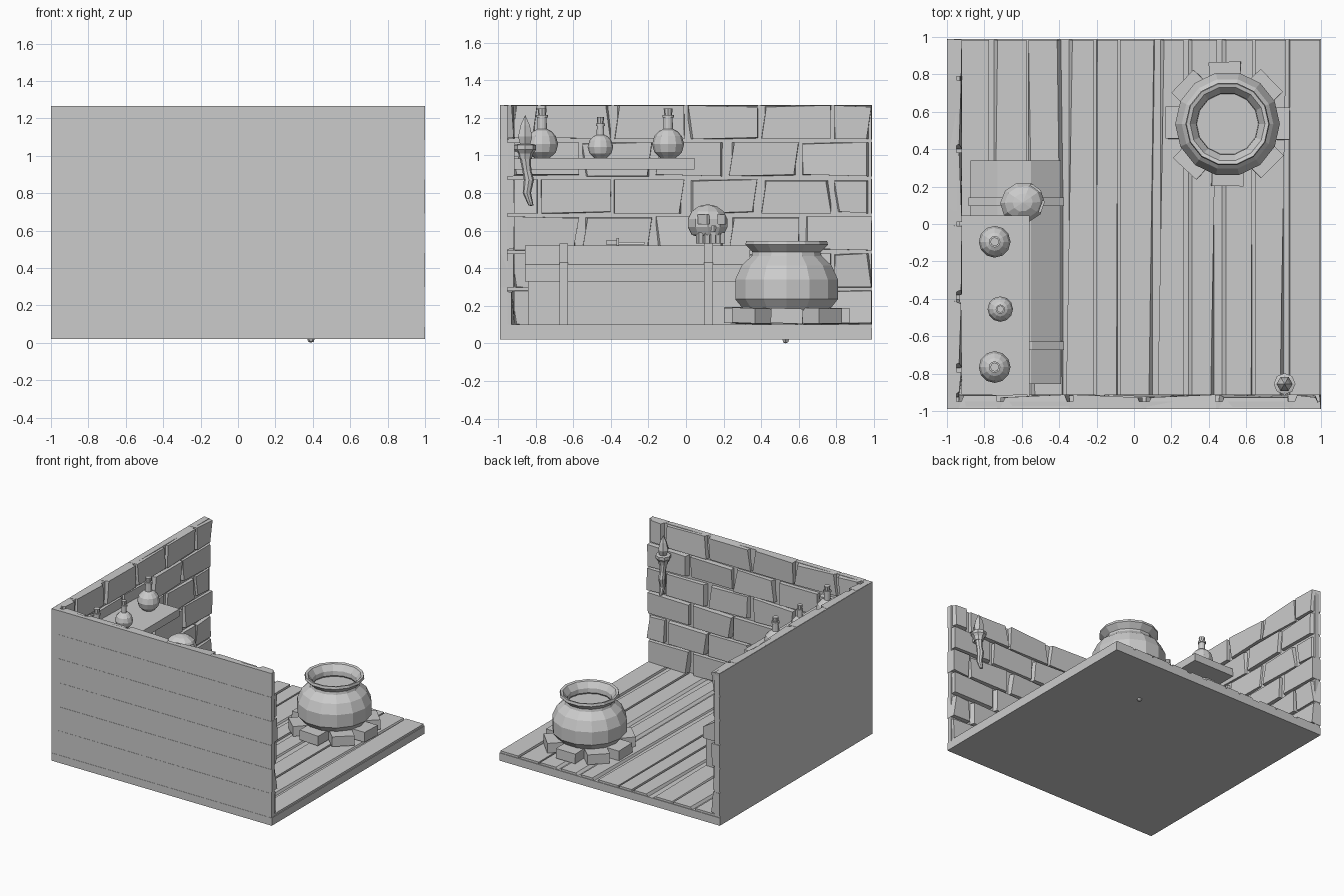
import bpy, bmesh, math, random
from mathutils import Vector, Matrix

if "Cube" in bpy.data.objects:
    bpy.data.objects.remove(bpy.data.objects["Cube"])

random.seed(7)
grey = bpy.data.materials.new("stone grey")
grey.diffuse_color = (0.6, 0.6, 0.6, 1)
grey.use_nodes = True
grey.node_tree.nodes["Principled BSDF"].inputs["Base Color"].default_value = grey.diffuse_color


def finish(name, bm):
    bmesh.ops.recalc_face_normals(bm, faces=bm.faces[:])
    me = bpy.data.meshes.new(name)
    bm.to_mesh(me)
    bm.free()
    ob = bpy.data.objects.new(name, me)
    bpy.context.collection.objects.link(ob)
    me.materials.append(grey)
    return ob


def add_box(bm, lo, hi):
    lo, hi = Vector(lo), Vector(hi)
    m = Matrix.Translation((lo + hi) / 2) @ Matrix.Diagonal((*(hi - lo), 1))
    return bmesh.ops.create_cube(bm, size=1, matrix=m)["verts"]


def box(name, lo, hi):
    bm = bmesh.new()
    add_box(bm, lo, hi)
    return finish(name, bm)


def lathe(name, prof, n, at, turn=0.0):
    """Revolve (radius, z) points; a radius of 0 closes the end."""
    bm = bmesh.new()
    rings = []
    for r, z in prof:
        k = 1 if r == 0 else n
        rings.append([bm.verts.new((at[0] + r * math.cos(turn + i * math.tau / n),
                                    at[1] + r * math.sin(turn + i * math.tau / n), z))
                      for i in range(k)])
    for a, b in zip(rings, rings[1:]):
        for i in range(n):
            j = (i + 1) % n
            q = [a[i % len(a)], a[j % len(a)], b[j % len(b)], b[i % len(b)]]
            bm.faces.new(list(dict.fromkeys(q)))
    return finish(name, bm)


def prism(name, pts, y0, y1):
    """Extrude an (x, z) outline along y."""
    bm = bmesh.new()
    f = bm.faces.new([bm.verts.new((x, y0, z)) for x, z in pts])
    ext = bmesh.ops.extrude_face_region(bm, geom=[f])["geom"]
    bmesh.ops.translate(bm, verts=[v for v in ext if isinstance(v, bmesh.types.BMVert)],
                        vec=(0, y1 - y0, 0))
    return finish(name, bm)


# floor slab and irregular planks
box("floor_slab", (-1, -0.99, 0.02), (1, 0.99, 0.083))
bm = bmesh.new()
edges = [-1, -0.77, -0.57, -0.37, -0.21, -0.08, 0.12, 0.27, 0.45, 0.64, 0.82, 1]
for a, b in zip(edges, edges[1:]):
    vs = add_box(bm, (a + 0.006, -0.985, 0.07), (b - 0.006, 0.985, 0.1))
    for v in vs:
        if v.co.z > 0.09 and abs(v.co.x) < 0.98:
            mid = (a + b) / 2
            v.co.x += random.choice((0.0, 0.008, 0.035)) * (1 if v.co.x < mid else -1)
finish("floor_planks", bm)

# wall slabs
box("left_wall", (-1, -0.985, 0.02), (-0.95, 0.985, 1.265))
box("front_wall", (-1, -0.988, 0.02), (0.997, -0.95, 1.265))


def bricks(name, start_even, start_odd, first, last, place):
    """Rows of rough bricks; place(u, depth, z) maps them to the wall."""
    bm = bmesh.new()
    for row in range(6):
        z0 = 0.1 + row * 0.197
        z1 = min(z0 + 0.182, 1.27)
        u = start_odd if row % 2 else start_even
        while u < last - 0.03:
            a, b = max(u + 0.007, first), min(u + 0.383, last)
            if b - a > 0.04:
                for v in add_box(bm, (a, 0, z0), (b, 0.078, z1)):
                    if v.co.y > 0.05:
                        su = 1 if v.co.x < (a + b) / 2 else -1
                        sz = 1 if v.co.z < (z0 + z1) / 2 else -1
                        v.co.x += su * random.choice((0.002, 0.005, 0.03))
                        v.co.z += sz * random.choice((0.001, 0.002, 0.01))
                        v.co.y -= random.choice((0, 0.004, 0.015))
                    v.co = place(*v.co)
            u += 0.39
    return finish(name, bm)


bricks("front_wall_bricks", 1 - 0.39 * 6, 0.835 - 0.39 * 5, -0.94, 1.0,
       lambda u, d, z: (u, -0.99 + d, z))
bricks("left_wall_bricks", 0.22 - 0.39 * 4, -0.39 * 3, -0.93, 0.99,
       lambda u, d, z: (-0.998 + d, u, z))

# cauldron with a hollow flared neck, and its liquid
cx, cy = 0.5, 0.535
lathe("cauldron", [(0, 0.13), (0.15, 0.13), (0.23, 0.175), (0.28, 0.235), (0.28, 0.34),
                   (0.245, 0.415), (0.19, 0.465), (0.185, 0.485), (0.225, 0.525),
                   (0.22, 0.545), (0.2, 0.54), (0.168, 0.495), (0.165, 0.46),
                   (0.2, 0.42), (0, 0.42)], 14, (cx, cy))
lathe("cauldron_liquid", [(0, 0.45), (0.17, 0.45), (0.19, 0.42), (0, 0.42)], 14, (cx, cy))

# ring of hearth stones
bm = bmesh.new()
for i in range(8):
    vs = add_box(bm, (0.19, -0.085, 0.1), (0.332, 0.085, 0.18))
    m = (Matrix.Translation((cx, cy, random.uniform(0.003, 0.012)))
         @ Matrix.Rotation(i * math.tau / 8 + random.uniform(-0.04, 0.04), 4, 'Z')
         @ Matrix.Rotation(random.uniform(-0.04, 0.04), 4, 'X'))
    bmesh.ops.transform(bm, matrix=m, verts=vs)
finish("hearth_stones", bm)

# small nub under the floor
lathe("floor_nub", [(0, 0), (0.015, 0.006), (0.02, 0.02), (0, 0.03)], 6, (0.39, 0.53))

# chest: body, sloped lid, two straps
box("chest_body", (-0.86, -0.84, 0.1), (-0.405, 0.32, 0.34))
LID = [(-0.875, 0.33), (-0.39, 0.33), (-0.39, 0.42), (-0.55, 0.52), (-0.73, 0.52), (-0.875, 0.43)]
prism("chest_lid", LID, -0.855, 0.34)
STRAP = [(-0.885, 0.1), (-0.375, 0.1), (-0.375, 0.43), (-0.545, 0.53), (-0.735, 0.53), (-0.885, 0.44)]
for y in (-0.65, 0.12):
    prism("chest_strap", STRAP, y - 0.023, y + 0.023)

# knife lying on the chest
prism("knife_blade", [(-0.63, 0.525), (-0.59, 0.525), (-0.6, 0.54), (-0.62, 0.54)], -0.36, -0.22)
box("knife_guard", (-0.65, -0.37, 0.52), (-0.57, -0.355, 0.56))
box("knife_handle", (-0.622, -0.425, 0.525), (-0.598, -0.37, 0.548))

# skull: faceted cranium, jaw teeth, carved eyes and nose
turn = Matrix.Translation((-0.595, 0.115, 0.64)) @ Matrix.Rotation(0.3, 4, 'Z')
bm = bmesh.new()
bmesh.ops.create_uvsphere(bm, u_segments=10, v_segments=7, radius=1,
                          matrix=Matrix.Diagonal((0.125, 0.112, 0.1, 1)))
for v in bm.verts:
    if v.co.z < -0.02:
        v.co.z = max(v.co.z, -0.075)
    if v.co.x > 0.08:
        v.co.x = min(v.co.x, 0.112)
bmesh.ops.transform(bm, matrix=turn, verts=bm.verts[:])
skull = finish("skull", bm)
bm = bmesh.new()
for y in (-0.05, 0.05):
    add_box(bm, (0.06, y - 0.027, -0.005), (0.2, y + 0.027, 0.045))
add_box(bm, (0.08, -0.012, -0.045), (0.2, 0.012, -0.015))
bmesh.ops.transform(bm, matrix=turn, verts=bm.verts[:])
cutter = finish("skull_cutter", bm)
cutter.hide_render = True
cutter.hide_viewport = True
cutter.display_type = 'WIRE'
mod = skull.modifiers.new("sockets", 'BOOLEAN')
mod.object = cutter
mod.operation = 'DIFFERENCE'
bm = bmesh.new()
for i in range(5):
    y = (i - 2) * 0.03
    x = 0.1 - abs(i - 2) * 0.012
    add_box(bm, (x - 0.05, y - 0.012, -0.108), (x, y + 0.012, -0.05))
bmesh.ops.transform(bm, matrix=turn, verts=bm.verts[:])
finish("skull_teeth", bm)

# shelf and bottles
box("shelf", (-0.95, -0.925, 0.925), (-0.56, 0.045, 0.987))
for x, y, r, top in ((-0.745, -0.765, 0.085, 1.25), (-0.715, -0.455, 0.068, 1.205),
                     (-0.745, -0.095, 0.085, 1.25)):
    zc = 0.987 + r * 0.85
    prof = [(0, 0.987), (r * 0.5, 0.987)]
    for a in (-30, 0, 30, 55):
        t = math.radians(a)
        prof.append((r * math.cos(t), zc + r * math.sin(t)))
    prof += [(r * 0.3, zc + r * 0.95), (r * 0.28, top - 0.05), (r * 0.36, top - 0.05),
             (r * 0.36, top - 0.035), (0, top - 0.035)]
    lathe("bottle", prof, 12, (x, y))
    lathe("bottle_cork", [(0, top - 0.04), (r * 0.24, top - 0.04), (r * 0.28, top), (0, top)], 8, (x, y))

# torch: crooked handle, cup, flame
tx, ty = 0.805, -0.855
handle = lathe("torch_handle", [(0, 0.73), (0.014, 0.735), (0.022, 0.8), (0.027, 0.87),
                                (0.024, 0.92), (0.03, 0.99), (0, 0.99)], 8, (tx, ty))
for v in handle.data.vertices:
    z = v.co.z
    v.co.y += 0.022 * max(0, 1 - abs(z - 0.86) / 0.1) + (0.03 if z < 0.75 else 0)
lathe("torch_cup", [(0, 0.98), (0.035, 0.98), (0.042, 1.01), (0.058, 1.03), (0.058, 1.055),
                    (0.04, 1.06), (0, 1.05)], 8, (tx, ty))
lathe("torch_flame", [(0, 1.05), (0.03, 1.055), (0.043, 1.1), (0.028, 1.16), (0, 1.215)], 6, (tx, ty))
# bracket to the wall
box("torch_bracket", (tx - 0.015, -0.95, 0.99), (tx + 0.015, ty, 1.02))
